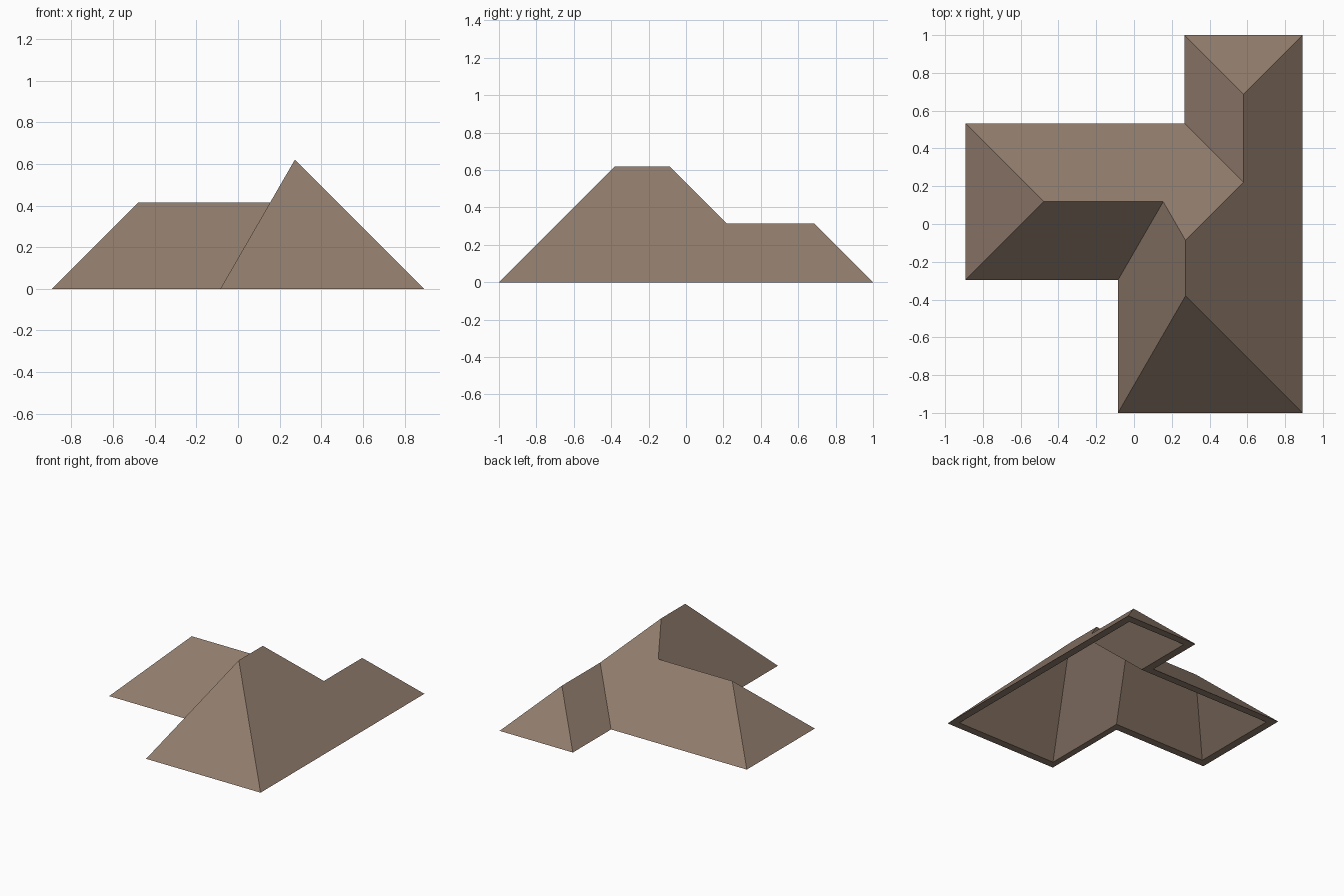
import bpy, bmesh, math

if "Cube" in bpy.data.objects:
    bpy.data.objects.remove(bpy.data.objects["Cube"])

STEEP = math.tan(math.radians(60))   # the one steep slope; all others are 45 degrees
RIM = 0.06                           # width of the flat eave rim underneath


def roof_points(d):
    """Eave corners and ridge ends of the hip roof, with slopes pushed inward by d."""
    west, east = -0.893 + d, 0.893 - d
    south, north = -1 + d, 1 - d
    main_w = -0.085 + d * math.sqrt(2 / 3)   # same shell thickness on the steep slope
    wing_s, wing_n = -0.297 + d, 0.533 - d
    back_w = 0.267 + d
    # ridge heights
    hw = (wing_n - wing_s) / 2
    hb = (east - back_w) / 2
    hm = (east - main_w) * STEEP / (1 + STEEP)
    rx = east - hm
    return [
        (west, wing_s, 0), (main_w, wing_s, 0), (main_w, south, 0), (east, south, 0),
        (east, north, 0), (back_w, north, 0), (back_w, wing_n, 0), (west, wing_n, 0),
        (west + hw, wing_s + hw, hw), (main_w + hw / STEEP, wing_s + hw, hw),
        (rx, wing_n - hm, hm), (rx, south + hm, hm),
        (east - hb, wing_n - hb, hb), (east - hb, north - hb, hb),
    ]


# roof slopes: west wing, main block, back wing
SLOPES = [(7, 0, 8), (0, 1, 9, 8), (1, 2, 11, 10, 9), (2, 3, 11),
          (3, 4, 13, 12, 10, 11), (4, 5, 13), (5, 6, 12, 13), (6, 7, 8, 9, 10, 12)]

bm = bmesh.new()
outer = [bm.verts.new(p) for p in roof_points(0)]
inner = [bm.verts.new(p) for p in roof_points(RIM)]
for f in SLOPES:
    bm.faces.new([outer[i] for i in f])
    bm.faces.new([inner[i] for i in reversed(f)])
# flat rim around the eaves
for i in range(8):
    j = (i + 1) % 8
    bm.faces.new((outer[j], outer[i], inner[i], inner[j]))
bmesh.ops.recalc_face_normals(bm, faces=bm.faces)

mesh = bpy.data.meshes.new("hip_roof")
bm.to_mesh(mesh)
bm.free()
brown = bpy.data.materials.new("roof brown")
brown.diffuse_color = (0.28, 0.20, 0.152, 1)
brown.use_nodes = True
brown.node_tree.nodes["Principled BSDF"].inputs["Base Color"].default_value = brown.diffuse_color
mesh.materials.append(brown)
bpy.context.collection.objects.link(bpy.data.objects.new("hip_roof", mesh))
